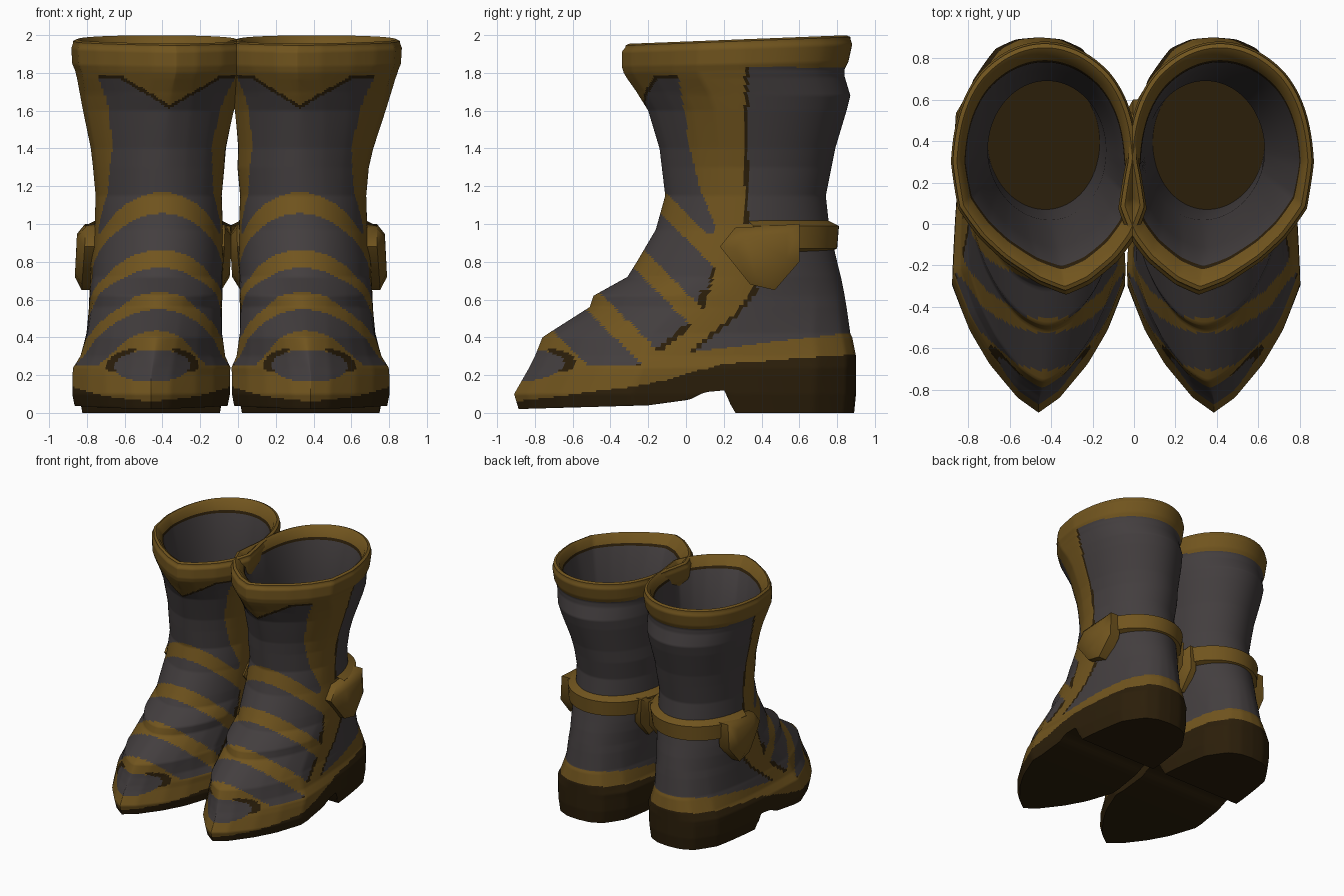
import bpy, bmesh, math

cube = bpy.data.objects.get("Cube")
if cube:
    bpy.data.objects.remove(cube)


def material(name, rgb):
    m = bpy.data.materials.new(name)
    m.use_nodes = True
    color = (*rgb, 1)
    m.diffuse_color = color
    bsdf = m.node_tree.nodes["Principled BSDF"]
    bsdf.inputs["Base Color"].default_value = color
    bsdf.inputs["Roughness"].default_value = 0.8
    return m


GOLD, GREY, BROWN = range(3)
MATS = [material("old gold", (0.165, 0.09, 0.013)),
        material("charcoal leather", (0.056, 0.048, 0.049)),
        material("dark brown sole", (0.024, 0.013, 0.003))]
SEGS = 192
ROWS = 200


def interp(keys, v):
    """Linear interpolation; each key is (position, values...)."""
    if v <= keys[0][0]:
        return keys[0][1:]
    for a, b in zip(keys, keys[1:]):
        if v <= b[0]:
            f = (v - a[0]) / (b[0] - a[0])
            return tuple(p + (q - p) * f for p, q in zip(a[1:], b[1:]))
    return keys[-1][1:]


# Boot silhouette: height, front y, back y, half width, front and back roundness
OUTER = [(0, -.88, .89, .4, 0, .3), (.1, -.91, .9, .42, 0, .3), (.24, -.83, .9, .42, .08, .3),
         (.3, -.8, .9, .39, .25, .4), (.4, -.76, .88, .37, .45, .6), (.42, -.73, .87, .365, .5, .6),
         (.56, -.51, .85, .355, .7, .8), (.62, -.49, .84, .355, .75, .9),
         (.72, -.31, .82, .35, .85, 1), (.8, -.26, .8, .35, .9, 1), (.97, -.16, .76, .34, .95, 1),
         (1.15, -.11, .74, .335, .85, 1), (1.4, -.14, .79, .36, .65, 1), (1.6, -.2, .85, .4, .4, 1),
         (1.68, -.25, .87, .415, .3, 1), (1.78, -.31, .84, .435, .1, 1), (1.82, -.33, .84, .445, .1, 1),
         (1.86, -.34, .86, .46, .1, 1), (1.95, -.34, .88, .465, .1, 1), (1.98, -.32, .87, .455, .1, 1)]
INNER = [(.7, .07, .72, .27, 1, 1), (1.15, .02, .69, .285, 1, 1),
         (1.9, -.2, .78, .39, .3, 1), (1.98, -.27, .82, .415, .1, 1)]
# Foot outline: fraction of length, fraction of half width
FOOT = [(0, 0), (.04, .24), (.13, .56), (.22, .79), (.34, 1), (.5, .95), (.7, .88),
        (.88, .8), (.97, .55), (.995, .3), (1, 0)]
# Underside height along the foot, with arch and heel step
UNDER = [(-.9, .02), (-.2, .04), (.02, .07), (.1, .11), (.21, .12), (.25, 0)]
SOLE_TOP = [(-.9, .06), (-.2, .15), (.2, .26), (.9, .31)]
SHAFT_SIDE = [(1.0, .15), (1.2, .07), (1.4, .02), (1.79, -.04)]
INSTEP_BACK = [(.25, -.22), (.5, .08), (.8, .17)]
HEEL_FRONT = [(.31, 0), (.52, .25), (.65, .35)]
DARK_BANDS = [(-.27, .02), (.18, .49), (.64, .92)]
# Sideways drift by height: section outward, front tip inward, both to the left
DRIFT = [(.2, 0, 0, 0), (.6, -.02, .03, 0), (1.0, -.04, .04, 0),
         (1.3, -.04, .05, 0), (1.8, 0, .16, .03)]


def outline(t, front, back, half, front_round, back_round):
    u = (1 - math.cos(t)) / 2
    foot = interp(FOOT, u)[0]
    w = foot + (abs(math.sin(t)) - foot) * (front_round + (back_round - front_round) * u)
    return half * w * (1 if t < math.pi else -1), front + (back - front) * u


def ring(bm, z, dims):
    verts = []
    for i in range(SEGS):
        x, y = outline(2 * math.pi * i / SEGS, *dims)
        # The rim dips towards the front, the underside follows the arch
        dip = .13 * max(0, z - 1.7) * (.87 - y)
        verts.append(bm.verts.new((x, y, max(z - dip, interp(UNDER, y)[0]))))
    return verts


def skin(bm, a, b, closed=True):
    n = len(a)
    return [bm.faces.new((a[i], a[(i + 1) % n], b[(i + 1) % n], b[i]))
            for i in range(n if closed else n - 1)]


def cap(bm, r):
    """Bridge the two mirrored halves of a ring."""
    faces = []
    for i in range(SEGS // 2):
        ids = dict.fromkeys((i, i + 1, (SEGS - i - 1) % SEGS, (SEGS - i) % SEGS))
        faces.append(bm.faces.new([r[k] for k in ids]))
    return faces


def panel(depth, edge):
    """Leather inside, with a dark seam of the given width at its border."""
    return GREY if depth > edge else BROWN


def outer_color(p):
    x, y, z = p
    s = y + z
    if z < interp(SOLE_TOP, y)[0]:
        return BROWN
    # Shaft: pointed front panel and wide back panel
    top = min(1.79, 1.63 + .6 * abs(x)) - z
    if s > 1.06 and z > .95 and top > 0 and y < interp(SHAFT_SIDE, z)[0]:
        return panel(top, .02)
    if y > .31 and 1.0 < z < 1.83:
        return panel(y - .31, .02)
    # Heel counter
    heel = y - interp(HEEL_FRONT, z)[0]
    if heel > 0 and .32 + .12 * y < z < .9:
        return panel(heel, .03)
    # Toe oval with dark corners
    oval = (x / .2) ** 2 + ((z - .25) / .085) ** 2
    if y < -.5 and (oval < 1 or (oval < 1.5 and z > .22 and abs(x) > .1)):
        return panel(1 - oval, 0)
    # Instep bands
    back = interp(INSTEP_BACK, z)[0] - y
    if z < 1.1 and back > 0 and z > .25 and any(a < s < b for a, b in DARK_BANDS):
        return panel(back, .045 if z < .65 else .015)
    return GOLD


def finish(bm, name, x, side, angle):
    bmesh.ops.remove_doubles(bm, verts=bm.verts, dist=.0004)
    bmesh.ops.recalc_face_normals(bm, faces=bm.faces)
    for v in bm.verts:
        shift, skew, lean = interp(DRIFT, v.co.z)
        v.co.x += side * (shift - skew * max(0, .3 - v.co.y)) + lean
    mesh = bpy.data.meshes.new(name)
    bm.to_mesh(mesh)
    bm.free()
    for m in MATS:
        mesh.materials.append(m)
    ob = bpy.data.objects.new(name, mesh)
    bpy.context.collection.objects.link(ob)
    ob.location.x = x
    bpy.ops.object.select_all(action="DESELECT")
    ob.select_set(True)
    bpy.context.view_layer.objects.active = ob
    bpy.ops.object.shade_smooth_by_angle(angle=math.radians(angle))


def boot_shell(name, x, side):
    bm = bmesh.new()
    # Outer leather and trim
    rows = [ring(bm, z, interp(OUTER, z)) for z in (2 * k / ROWS for k in range(ROWS))]
    for a, b in zip(rows, rows[1:]):
        for f in skin(bm, a, b):
            f.material_index = outer_color(f.calc_center_median())
    for f in cap(bm, rows[0]):
        f.material_index = BROWN
    # Rolled rim and lining
    lining = [ring(bm, 2.0, (-.3, .85, .435, .1, 1))]
    lining += [ring(bm, z, interp(INNER, z)) for z in (1.98, 1.92, 1.9, 1.6, 1.15, .7)]
    skin(bm, rows[-1], lining[0])
    shades = (GOLD, GOLD, BROWN, GREY, GREY, GREY)
    for shade, a, b in zip(shades, lining, lining[1:]):
        for f in skin(bm, a, b):
            f.material_index = shade
    for f in cap(bm, lining[-1]):
        f.material_index = BROWN
    finish(bm, name, x, side, 50)


def ankle_strap(name, x, side):
    bm = bmesh.new()
    rows = []
    for z, grow in ((.84, -.02), (.87, .05), (.99, .06), (1.03, -.02)):
        pts = [outline(math.pi * (.5 + k / 32), -.1, .75 + grow, .33 + grow, 1, 1)
               for k in range(33)]
        rows.append([bm.verts.new((px, py, z)) for px, py in pts])
    for a, b in zip(rows, rows[1:] + rows[:1]):
        skin(bm, a, b, closed=False)
    finish(bm, name, x, side, 50)


def ankle_badge(name, x, side, facing, depth):
    # Shield-shaped plate with a raised, smaller face
    shape = [(.18, .88), (.26, .98), (.6, 1.0), (.6, .8), (.47, .65), (.34, .68)]
    bm = bmesh.new()
    rows = []
    for px, scale in ((.3, 1), (depth - .04, 1), (depth, .65)):
        rows.append([bm.verts.new((facing * px, .41 + (y - .41) * scale, .85 + (z - .85) * scale))
                     for y, z in shape])
    for a, b in zip(rows, rows[1:]):
        skin(bm, a, b)
    bm.faces.new(rows[0])
    bm.faces.new(rows[-1])
    finish(bm, name, x, side, 50)


for label, x, side in (("right", -.46, -1), ("left", .385, 1)):
    boot_shell(label + "_boot", x, side)
    ankle_strap(label + "_ankle_strap", x, side)
    ankle_badge(label + "_outer_badge", x, side, side, .43)
    ankle_badge(label + "_inner_badge", x, side, -side, .39)
